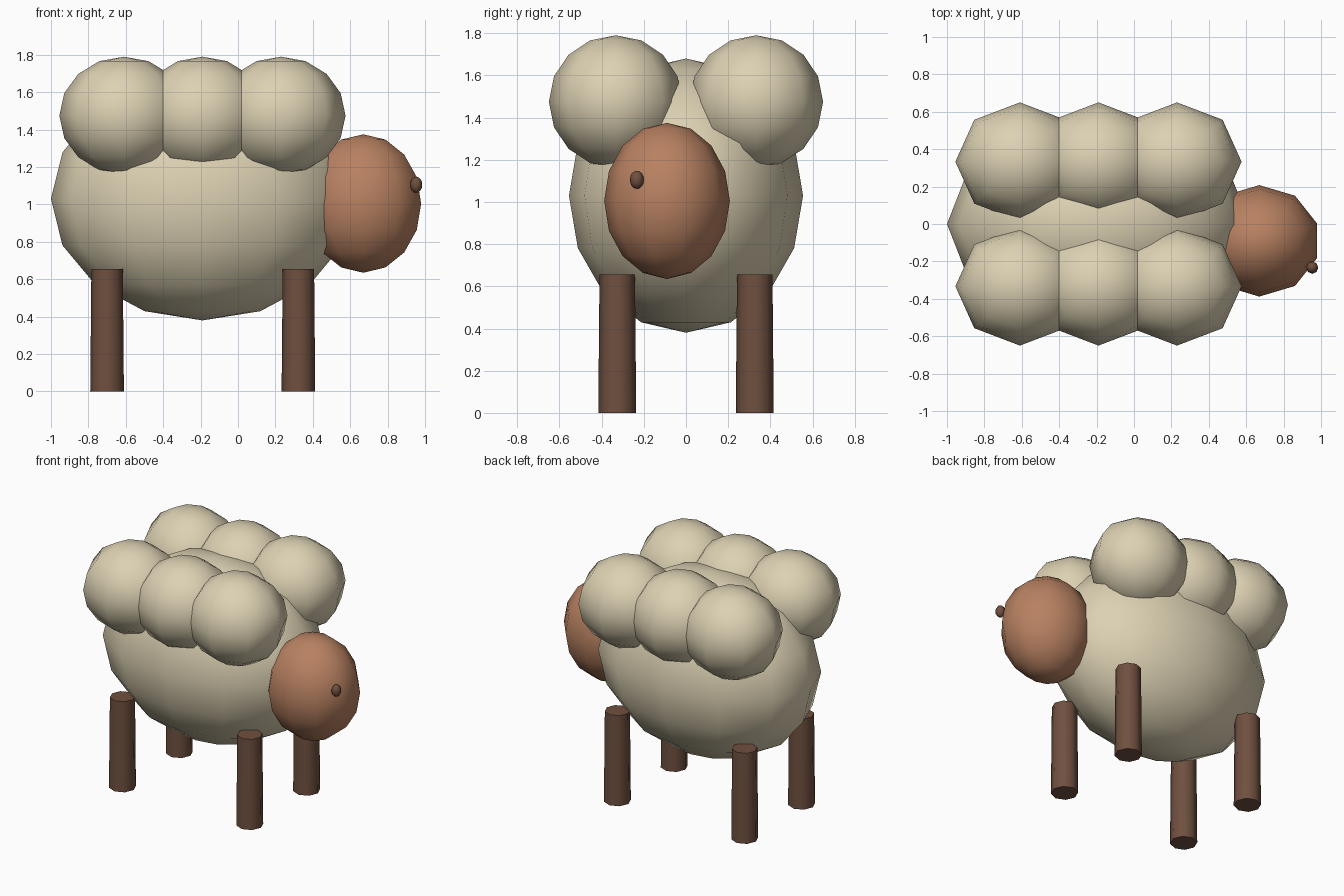
import bpy
from math import radians

cube = bpy.data.objects.get("Cube")
if cube:
    bpy.data.objects.remove(cube, do_unlink=True)


def material(name, rgb):
    mat = bpy.data.materials.new(name)
    mat.use_nodes = True
    mat.diffuse_color = (*rgb, 1)
    bsdf = next(n for n in mat.node_tree.nodes if n.type == 'BSDF_PRINCIPLED')
    bsdf.inputs["Base Color"].default_value = (*rgb, 1)
    return mat


cream = material("cream wool", (0.72, 0.64, 0.45))
tan = material("tan skin", (0.48, 0.22, 0.12))
brown = material("dark brown", (0.16, 0.08, 0.05))


def finish(name, mat):
    obj = bpy.context.object
    obj.name = name
    obj.data.materials.append(mat)
    bpy.ops.object.shade_smooth_by_angle(angle=radians(65))
    return obj


def ball(name, mat, centre, radii, segments, rings=8):
    """Low-poly ellipsoid with its poles on z."""
    bpy.ops.mesh.primitive_uv_sphere_add(
        segments=segments, ring_count=rings, radius=1, location=centre)
    bpy.context.object.scale = radii
    bpy.ops.object.transform_apply(location=False, rotation=False, scale=True)
    return finish(name, mat)


# Body and head
ball("body", cream, (-0.19, 0, 1.03), (0.81, 0.555, 0.65), 12)
ball("head", tan, (0.67, -0.09, 1.005), (0.325, 0.298, 0.37), 10)

# Single eye on the right of the face
ball("right_eye", brown, (0.953, -0.233, 1.105), (0.032, 0.033, 0.043), 8)

for side, y in (("left", 1), ("right", -1)):
    # Row of wool tufts along the back
    for place, x in (("rear", -0.61), ("middle", -0.19), ("front", 0.23)):
        ball(f"{side}_{place}_wool", cream, (x, 0.333 * y, 1.475),
             (0.345, 0.317, 0.315), 8)
    # Slightly tapered legs
    for place, x in (("rear", -0.70), ("front", 0.323)):
        bpy.ops.mesh.primitive_cone_add(
            vertices=8, radius1=0.09, radius2=0.084, depth=0.655,
            location=(x, 0.326 * y, 0.3275))
        finish(f"{side}_{place}_leg", brown)
